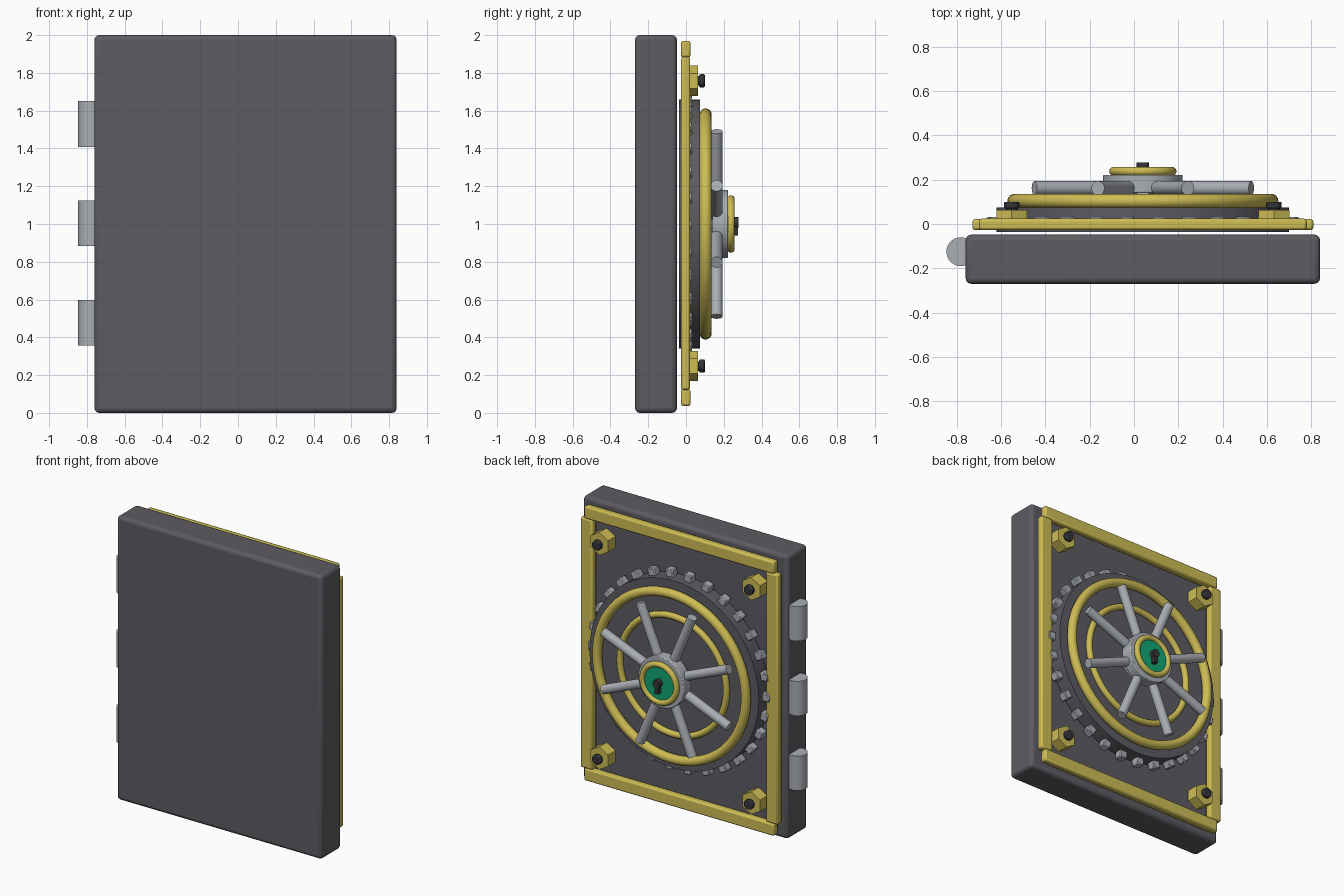
import bpy, math
from mathutils import Vector

if "Cube" in bpy.data.objects:
    bpy.data.objects.remove(bpy.data.objects["Cube"])

CX, CZ = 0.04, 1.0          # centre of the door
TAU = math.tau


def material(name, rgb):
    m = bpy.data.materials.new(name)
    m.diffuse_color = (*rgb, 1)
    m.use_nodes = True
    m.node_tree.nodes["Principled BSDF"].inputs["Base Color"].default_value = m.diffuse_color
    return m


IRON = material("dark iron", (0.11, 0.105, 0.12))
BRASS = material("brass", (0.62, 0.51, 0.09))
STEEL = material("steel", (0.40, 0.42, 0.45))
GREEN = material("green enamel", (0.005, 0.38, 0.17))
BLACK = material("blackened metal", (0.035, 0.036, 0.042))


def finish(name, mat, bevel=0, segments=2, smooth=True):
    ob = bpy.context.object
    ob.name = name
    ob.data.materials.append(mat)
    if smooth:
        bpy.ops.object.shade_smooth_by_angle(angle=math.radians(35))
    if bevel:
        b = ob.modifiers.new("edges", 'BEVEL')
        b.width, b.segments = bevel, segments
        b.limit_method = 'ANGLE'
    return ob


def box(name, mat, lo, hi, bevel=0, segments=2):
    lo, hi = Vector(lo), Vector(hi)
    bpy.ops.mesh.primitive_cube_add(size=1, location=(lo + hi) / 2)
    bpy.context.object.scale = hi - lo
    bpy.ops.object.transform_apply(location=False, rotation=False, scale=True)
    return finish(name, mat, bevel, segments)


def disc(name, mat, x, z, r, y0, y1, sides=48, bevel=0):
    """Cylinder along y between two depths."""
    bpy.ops.mesh.primitive_cylinder_add(
        vertices=sides, radius=r, depth=y1 - y0,
        location=(x, (y0 + y1) / 2, z), rotation=(math.pi / 2, 0, 0))
    return finish(name, mat, bevel)


def ring(name, mat, y, major, minor):
    bpy.ops.mesh.primitive_torus_add(
        major_radius=major, minor_radius=minor, major_segments=64, minor_segments=14,
        location=(CX, y, CZ), rotation=(math.pi / 2, 0, 0))
    return finish(name, mat)


# Door slab
box("door_slab", IRON, (-0.76, -0.27, 0), (0.84, -0.048, 2), 0.025, 3)

# Brass frame
for side in (-1, 1):
    x = CX + side * 0.723
    box("frame_side", BRASS, (x - 0.047, -0.027, 0.122), (x + 0.047, 0.022, 1.885), 0.012)
    z = CZ + 0.003 + side * 0.923
    box("frame_rail", BRASS, (CX - 0.74, -0.027, z - 0.044),
        (CX + 0.74, 0.024, z + 0.044), 0.012)

# Hinge barrels
for z in (0.477, 1.004, 1.53):
    bpy.ops.mesh.primitive_cylinder_add(vertices=32, radius=0.065, depth=0.243,
                                        location=(-0.782, -0.125, z))
    finish("hinge_barrel", STEEL)

# Corner bolts with hexagonal nuts
for sx in (-1, 1):
    for sz in (-1, 1):
        x, z = CX + sx * 0.592, CZ + 0.003 + sz * 0.755
        disc("corner_nut", BRASS, x, z, 0.08, -0.02, 0.063, sides=6)
        disc("bolt_neck", BLACK, x, z, 0.025, 0.05, 0.08, sides=12)
        disc("bolt_head", BLACK, x, z, 0.035, 0.07, 0.1, sides=12, bevel=0.006)

# Round lock plate with locking teeth
disc("lock_plate", IRON, CX, CZ, 0.66, -0.036, 0.075, sides=64)
for i in range(30):
    a = TAU * i / 30
    t = box("lock_tooth", STEEL, (-0.045, -0.027, -0.029), (0.045, 0.031, 0.029), 0.006, 1)
    t.location = (CX + 0.663 * math.cos(a), 0.002, CZ + 0.663 * math.sin(a))
    t.rotation_euler = (0, -a, 0)

# Wheel rings
ring("outer_ring", BRASS, 0.104, 0.58, 0.032)
ring("inner_ring", BRASS, 0.085, 0.415, 0.022)

# Eight spokes
for i in range(8):
    a = TAU * (i + 0.5) / 8
    d = Vector((math.cos(a), 0, math.sin(a)))
    bpy.ops.mesh.primitive_cylinder_add(
        vertices=20, radius=0.032, depth=0.48,
        location=Vector((CX, 0.162, CZ)) + d * 0.29,
        rotation=d.to_track_quat('Z', 'Y').to_euler())
    finish("wheel_spoke", STEEL)

# Hub with enamel face and keyhole
disc("wheel_hub", STEEL, CX, CZ, 0.18, 0.14, 0.222, bevel=0.006)
disc("hub_core", STEEL, CX, CZ, 0.12, 0.07, 0.15)
ring("hub_ring", BRASS, 0.238, 0.132, 0.02)
disc("hub_face", GREEN, CX, CZ, 0.128, 0.21, 0.242)
disc("keyhole_round", BLACK, CX, CZ + 0.008, 0.028, 0.235, 0.277, sides=20)
box("keyhole_slot", BLACK, (CX - 0.014, 0.235, CZ - 0.062), (CX + 0.014, 0.275, CZ + 0.005))
